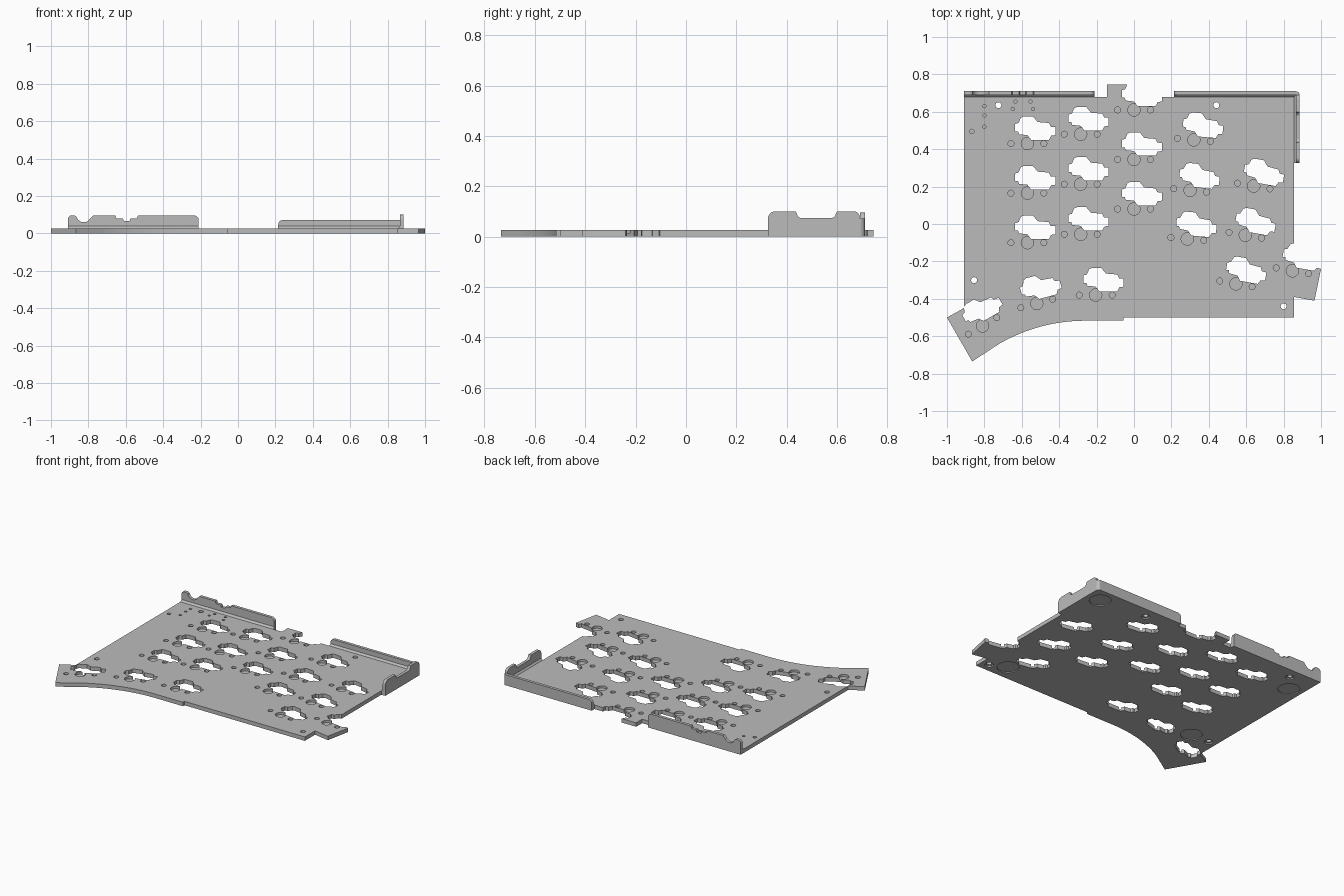
import bpy, bmesh
from math import radians, sin, cos, tau
from mathutils import Vector, Matrix

cube = bpy.data.objects.get("Cube")
if cube:
    bpy.data.objects.remove(cube, do_unlink=True)

THICK = 0.027      # floor thickness
TOP, SIDE = 0.69, 0.865   # inner faces of the rear and side walls
OUT_Y, OUT_X = 0.71, 0.885

grey = bpy.data.materials.new("warm_grey")
grey.use_nodes = True
grey.diffuse_color = (0.5, 0.5, 0.5, 1)
grey.node_tree.nodes["Principled BSDF"].inputs["Base Color"].default_value = (0.5, 0.5, 0.5, 1)


def add_prism(bm, points, a, b, place):
    """Extrude a 2D polygon from a to b; place maps (u, v, w) to xyz."""
    low = [bm.verts.new(place(u, v, a)) for u, v in points]
    high = [bm.verts.new(place(u, v, b)) for u, v in points]
    bm.faces.new(low)
    bm.faces.new(high)
    for i in range(len(points)):
        j = (i + 1) % len(points)
        bm.faces.new((low[i], low[j], high[j], high[i]))


def flat(u, v, w):
    return (u, v, w)


def along_x(u, v, w):
    return (u, w, v)


def along_y(u, v, w):
    return (w, u, v)


def make(name, prisms, place=flat):
    bm = bmesh.new()
    for points, a, b in prisms:
        add_prism(bm, points, a, b, place)
    bmesh.ops.recalc_face_normals(bm, faces=bm.faces)
    mesh = bpy.data.meshes.new(name)
    bm.to_mesh(mesh)
    bm.free()
    mesh.materials.append(grey)
    obj = bpy.data.objects.new(name, mesh)
    bpy.context.collection.objects.link(obj)
    return obj


def circle(x, y, r, n=24):
    return [(x + r * cos(tau * i / n), y + r * sin(tau * i / n)) for i in range(n)]


def arc(x, y, r, start, end, n=6):
    angles = [radians(start + (end - start) * i / n) for i in range(n + 1)]
    return [(x + r * cos(t), y + r * sin(t)) for t in angles]


# Floor outline, with the curved front edge of the thumb wing
outline = [(-0.91, TOP), (-0.21, TOP), (-0.21, 0.68), (-0.145, 0.68), (-0.145, 0.745),
           (-0.03, 0.745), (-0.03, 0.68), (0.215, 0.68), (0.215, TOP), (SIDE, TOP),
           (SIDE, 0.325), (0.855, 0.325), (0.855, -0.11), (0.87, -0.21), (1.0, -0.24),
           (0.965, -0.41), (0.855, -0.39), (0.855, -0.5), (-0.055, -0.5), (-0.055, -0.517)]
outline += arc(-0.26, -1.437, 0.92, 90, 120, 16)
outline += [(-0.865, -0.735), (-1.0, -0.5), (-0.91, -0.45)]
floor = make("floor_plate", [(outline, 0, THICK)])

# Switch positions: x, y, turn in degrees
switches = [(-0.57, y, 0) for y in (0.43, 0.165, -0.1)]
switches += [(-0.285, y, 0) for y in (0.48, 0.213, -0.055)]
switches += [(0, y, 0) for y in (0.61, 0.345, 0.08)]
switches += [(0.32, 0.45, -5), (0.3, 0.18, -6), (0.285, -0.08, -5)]
switches += [(0.64, 0.203, -10), (0.595, -0.06, -10), (0.545, -0.32, -10), (0.847, -0.25, -10)]
switches += [(-0.205, -0.38, 0), (-0.52, -0.425, 15), (-0.81, -0.545, 30)]

socket = [(-0.065, 0.065), (-0.065, 0.105), (-0.047, 0.11), (-0.035, 0.138), (-0.02, 0.145),
          (0.03, 0.145), (0.055, 0.115), (0.115, 0.11), (0.125, 0.09), (0.15, 0.088),
          (0.15, 0.045), (0.127, 0.042), (0.115, 0.02), (0.02, 0.02), (0.0, 0.045),
          (-0.045, 0.05), (-0.05, 0.065)]

# Through openings: sockets and screw holes
screws = [(-0.725, 0.635), (0.44, 0.635), (-0.855, -0.3), (0.8, -0.44)]
through = [(circle(x, y, 0.016, 16), -0.1, 0.1) for x, y in screws]
pockets = []
for x, y, turn in switches:
    matrix = Matrix.Translation((x, y, 0)) @ Matrix.Rotation(radians(turn), 4, 'Z')

    def spot(u, v):
        return (matrix @ Vector((u, v, 0))).xy[:]

    through.append(([spot(u, v) for u, v in socket], -0.1, 0.1))
    # Blind pockets for the switch pins
    pockets.append((circle(x, y, 0.033), 0.012, 0.1))
    for s in (-1, 1):
        pockets.append((circle(*spot(s * 0.088, 0), 0.016, 16), 0.012, 0.1))

# Small blind holes near the rear left corner
tiny = [(-0.8, y) for y in (0.63, 0.58, 0.52)]
tiny += [(-0.633, 0.655), (-0.553, 0.655), (-0.648, 0.615), (-0.54, 0.615)]
pockets += [(circle(x, y, 0.009, 12), 0.015, 0.1) for x, y in tiny]
pockets.append((circle(-0.867, 0.495, 0.012, 12), 0.015, 0.1))

# Underside recesses: rubber feet and screw heads
feet = [(-0.815, 0.52), (0.785, 0.61), (-0.715, -0.3), (0.69, -0.39)]
under = [(circle(x, y, 0.068, 40), -0.1, 0.006) for x, y in feet]
under += [(circle(x, y, 0.027), -0.1, 0.009) for x, y in screws]

cutters = [make(name, prisms) for name, prisms in
           (("socket_cutter", through), ("pocket_cutter", pockets), ("under_cutter", under))]
for cutter in cutters:
    cutter.hide_render = True
    mod = floor.modifiers.new(cutter.name, 'BOOLEAN')
    mod.operation, mod.solver, mod.object = 'DIFFERENCE', 'EXACT', cutter
graph = bpy.context.evaluated_depsgraph_get()
cut_mesh = bpy.data.meshes.new_from_object(floor.evaluated_get(graph))
floor.modifiers.clear()
floor.data = cut_mesh
for cutter in cutters:
    bpy.data.objects.remove(cutter, do_unlink=True)

# Rear left wall with a rounded port notch and a stepped button notch
left_wall = [(-0.91, 0), (-0.91, 0.075)] + arc(-0.89, 0.076, 0.02, 180, 90)
left_wall += [(-0.875, 0.096)] + arc(-0.825, 0.1, 0.04, 195, 330, 10)
left_wall += [(-0.775, 0.096), (-0.655, 0.096), (-0.65, 0.08), (-0.615, 0.08), (-0.61, 0.066),
              (-0.58, 0.066), (-0.575, 0.08), (-0.54, 0.08), (-0.535, 0.096)]
left_wall += arc(-0.235, 0.071, 0.025, 90, 0) + [(-0.21, 0)]

# Rear right wall, lower, with a rounded end
right_wall = [(0.215, 0)] + arc(0.24, 0.047, 0.025, 180, 90) + [(SIDE, 0.072), (SIDE, 0)]

# Side wall with a shallow central notch
side_wall = [(0.325, 0)] + arc(0.355, 0.071, 0.03, 180, 90)
side_wall += [(0.435, 0.101), (0.445, 0.08), (0.455, 0.074), (0.58, 0.074), (0.59, 0.08), (0.6, 0.101)]
side_wall += arc(0.665, 0.076, 0.025, 90, 0) + [(TOP, 0)]

make("rear_left_wall", [(left_wall, TOP, OUT_Y)], along_x)
make("rear_right_wall", [(right_wall, TOP, OUT_Y)], along_x)
make("right_side_wall", [(side_wall, SIDE, OUT_X)], along_y)

# Rounded post joining the two walls
make("wall_corner", [([(SIDE, TOP)] + arc(SIDE, TOP, 0.02, 0, 90), 0, 0.072)])

# Sloped fillets along the foot of each wall
rear_foot = [(TOP, THICK), (TOP - 0.012, THICK), (TOP, THICK + 0.012)]
make("rear_wall_fillets", [(rear_foot, -0.91, -0.21), (rear_foot, 0.215, SIDE)], along_y)
side_foot = [(SIDE, THICK), (SIDE - 0.01, THICK), (SIDE, THICK + 0.012)]
make("side_wall_fillet", [(side_foot, 0.325, TOP)], along_x)
